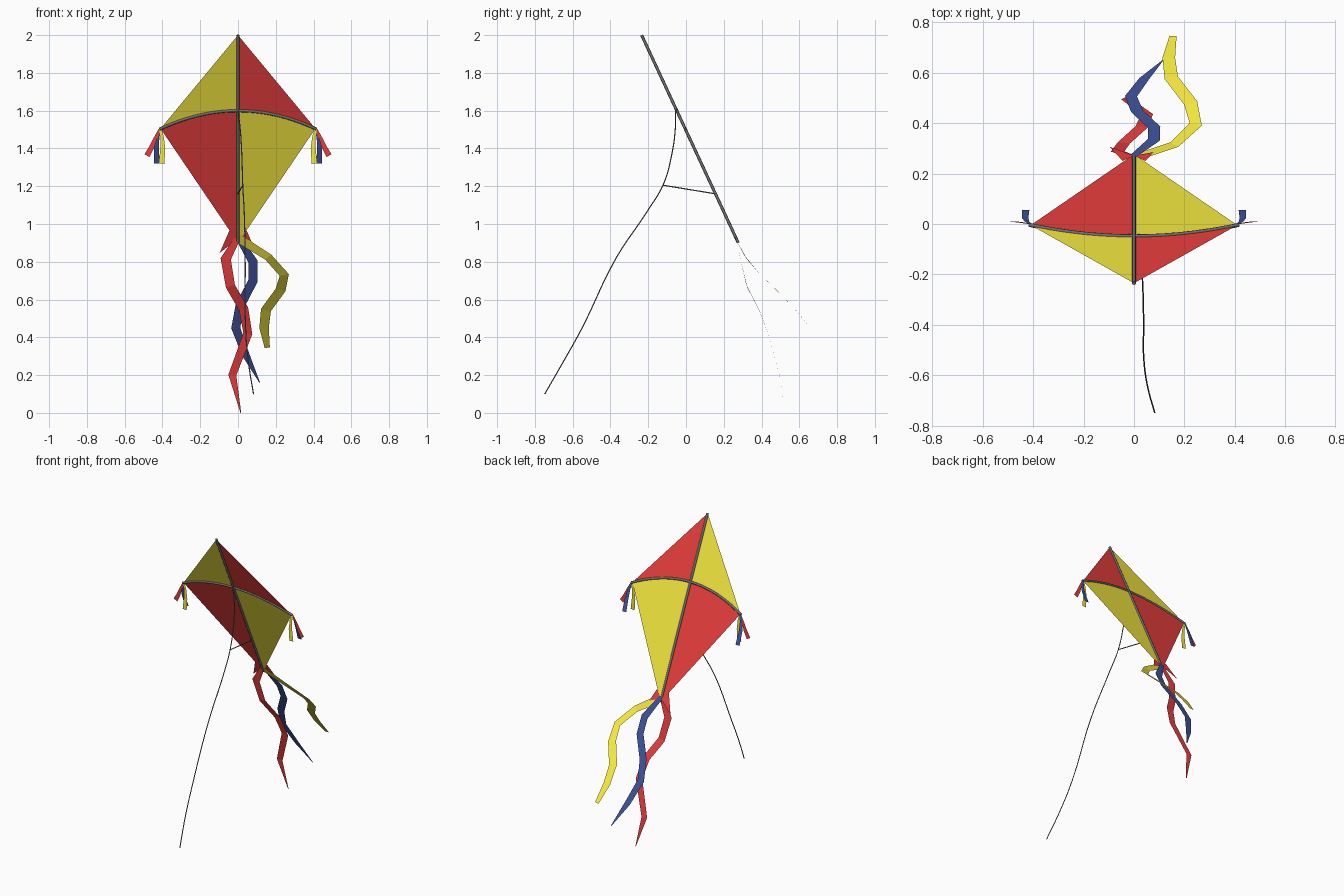
import bpy
from mathutils import Vector as V

if "Cube" in bpy.data.objects:
    bpy.data.objects.remove(bpy.data.objects["Cube"])


def material(name, rgb):
    m = bpy.data.materials.new(name)
    m.diffuse_color = (*rgb, 1)
    m.use_nodes = True
    m.node_tree.nodes["Principled BSDF"].inputs["Base Color"].default_value = m.diffuse_color
    return m


RED = material("red", (0.85, 0.05, 0.05))
YELLOW = material("yellow", (0.93, 0.83, 0.05))
NAVY = material("navy", (0.05, 0.09, 0.35))
DARK = material("dark", (0.16, 0.16, 0.16))


def plane_point(x, z):
    """Point on the tilted kite plane."""
    return V((x, -0.465 * (z - 1.495), z))


def mesh_object(name, verts, faces, mat):
    me = bpy.data.meshes.new(name)
    me.from_pydata([tuple(v) for v in verts], [], faces)
    me.materials.append(mat)
    ob = bpy.data.objects.new(name, me)
    bpy.context.collection.objects.link(ob)
    return ob


def rod(name, points, radius, smooth=False):
    """Round tube through points."""
    cu = bpy.data.curves.new(name, "CURVE")
    cu.dimensions = "3D"
    cu.bevel_depth = radius
    cu.bevel_resolution = 2
    cu.use_fill_caps = True
    if smooth:
        sp = cu.splines.new("BEZIER")
        sp.bezier_points.add(len(points) - 1)
        for b, p in zip(sp.bezier_points, points):
            b.co = p
            b.handle_left_type = b.handle_right_type = "AUTO"
        cu.resolution_u = 5
    else:
        sp = cu.splines.new("POLY")
        sp.points.add(len(points) - 1)
        for b, p in zip(sp.points, points):
            b.co = (*p, 1)
    cu.materials.append(DARK)
    ob = bpy.data.objects.new(name, cu)
    bpy.context.collection.objects.link(ob)


def ribbon(name, points, widths, mat):
    """Flat strip along points, edge-on when seen from the side."""
    pts = [V(p) for p in points]
    verts = []
    for i, p in enumerate(pts):
        t = (pts[min(i + 1, len(pts) - 1)] - pts[max(i - 1, 0)]).normalized()
        n = V((0, -t.z, t.y)).normalized()
        side = t.cross(n).normalized() * widths[i] / 2
        verts += [p - side, p + side]
    faces = [(2 * i, 2 * i + 1, 2 * i + 3, 2 * i + 2) for i in range(len(pts) - 1)]
    mesh_object(name, verts, faces, mat)


def spar_z(x):
    return 1.6 - 0.095 * (x / 0.41) ** 2


# Sail: four panels split by the spine and the bowed spar
tip, foot = plane_point(0, 2.0), plane_point(0, 0.9)
N = 10
for s, side in ((-1, "left"), (1, "right")):
    arc = [plane_point(s * 0.41 * i / N, spar_z(0.41 * i / N)) for i in range(N + 1)]
    fan = [(0, i, i + 1) for i in range(1, N + 1)]
    mesh_object("upper_sail_" + side, [tip] + arc, fan, YELLOW if s < 0 else RED)
    mesh_object("lower_sail_" + side, [foot] + arc, fan, RED if s < 0 else YELLOW)

# Frame
rod("spine", [tip, foot], 0.008)
rod("cross_spar", [plane_point(0.415 * i / N, spar_z(0.415 * i / N))
                   for i in range(-N, N + 1)], 0.008)

# Flying line and lower bridle
rod("flying_line", [(0, -0.055, 1.6), (0.012, -0.057, 1.5), (0.02, -0.075, 1.37),
                    (0.025, -0.12, 1.21), (0.033, -0.21, 1.06), (0.038, -0.37, 0.82),
                    (0.04, -0.55, 0.45), (0.055, -0.65, 0.27), (0.082, -0.748, 0.1)],
    0.003, smooth=True)
rod("lower_bridle", [(0.025, -0.12, 1.205), (0, 0.155, 1.16)], 0.003)

# Long tails
ribbon("red_tail", [(0, 0.265, 0.93), (-0.065, 0.288, 0.815), (-0.04, 0.322, 0.67),
                    (0.03, 0.385, 0.55), (0.052, 0.435, 0.42), (-0.03, 0.495, 0.2),
                    (0.015, 0.525, 0.0)],
       [0.03, 0.055, 0.05, 0.05, 0.048, 0.042, 0.004], RED)
ribbon("navy_tail", [(0, 0.272, 0.93), (0.08, 0.335, 0.8), (0.08, 0.384, 0.7),
                     (0.012, 0.448, 0.57), (-0.012, 0.507, 0.45), (0.04, 0.576, 0.31),
                     (0.115, 0.65, 0.16)],
       [0.03, 0.05, 0.05, 0.05, 0.048, 0.04, 0.004], NAVY)
ribbon("yellow_tail", [(0.0, 0.262, 0.925), (0.16, 0.315, 0.825), (0.245, 0.395, 0.73),
                       (0.225, 0.48, 0.65), (0.148, 0.58, 0.545), (0.138, 0.66, 0.45),
                       (0.155, 0.746, 0.345)],
       [0.05, 0.045, 0.05, 0.055, 0.055, 0.05, 0.028], YELLOW)

# Bow at the foot of the sail
back = V((0, 0.004, 0.002))
mesh_object("foot_bow", [plane_point(x, z) + back for x, z in
                         ((0, 0.92), (-0.045, 0.965), (-0.097, 0.845),
                          (0.045, 0.965), (0.078, 0.89))],
            [(0, 1, 2), (0, 3, 4)], RED)

# Short tassels at both wing tips
for s, side in ((-1, "left"), (1, "right")):
    for name, pts, mat in (
        ("red", ((0.412, 0, 1.505), (0.437, 0.004, 1.455), (0.455, 0.007, 1.41),
                 (0.482, 0.01, 1.362)), RED),
        ("navy", ((0.412, 0, 1.505), (0.425, 0.01, 1.46), (0.432, 0.025, 1.405),
                  (0.43, 0.056, 1.32)), NAVY),
        ("yellow", ((0.412, 0, 1.505), (0.402, 0, 1.46), (0.398, 0, 1.40),
                    (0.405, 0, 1.32)), YELLOW),
    ):
        ribbon(f"{name}_tassel_{side}", [(s * x, y, z) for x, y, z in pts],
               [0.012, 0.018, 0.026, 0.03], mat)
